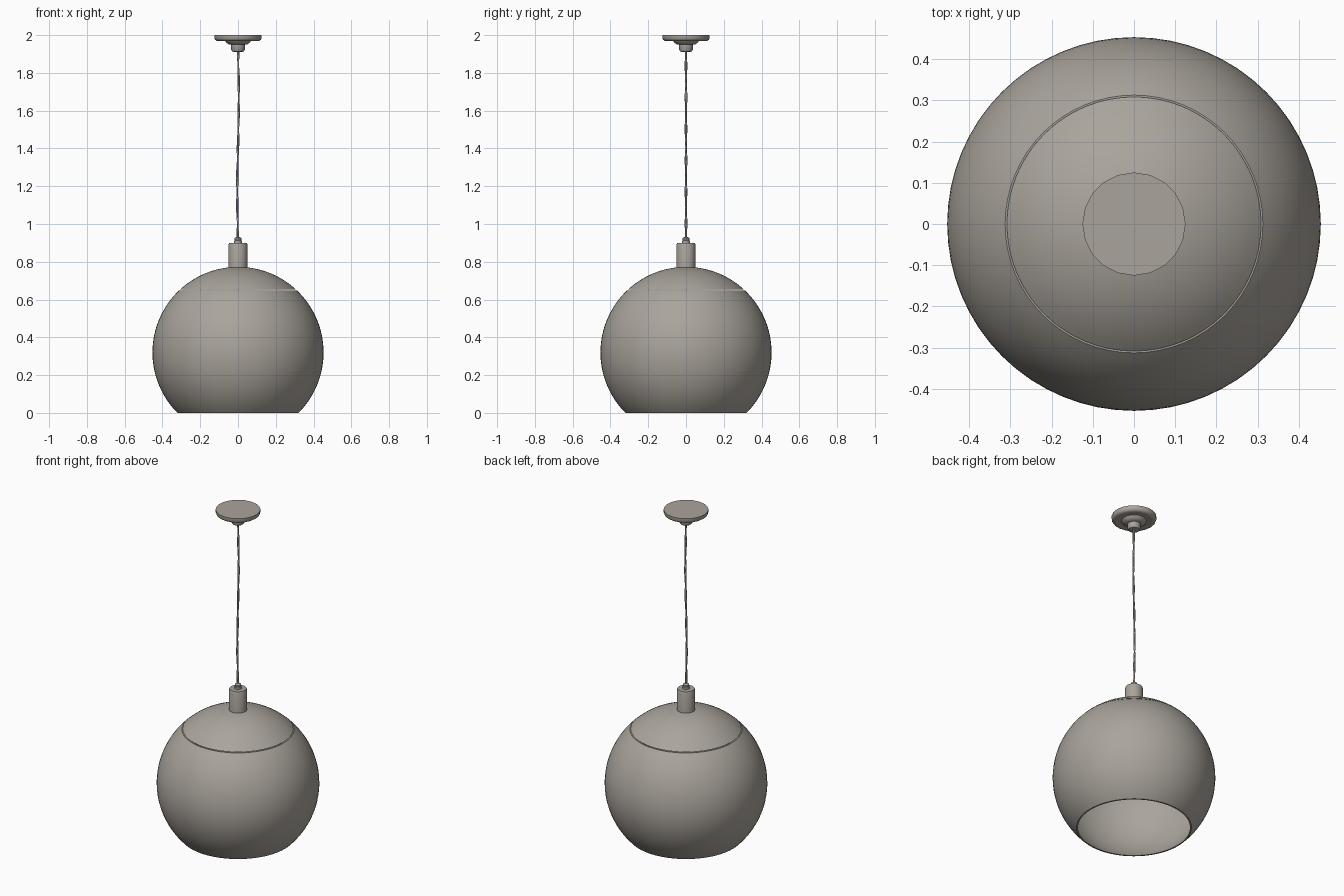
import bpy, bmesh, math

if "Cube" in bpy.data.objects:
    bpy.data.objects.remove(bpy.data.objects["Cube"])

mat = bpy.data.materials.new("warm_grey")
mat.diffuse_color = (0.40, 0.37, 0.33, 1)
mat.use_nodes = True
mat.node_tree.nodes["Principled BSDF"].inputs["Base Color"].default_value = mat.diffuse_color


def finish(ob, angle=35):
    ob.data.materials.append(mat)
    bpy.ops.object.select_all(action='DESELECT')
    ob.select_set(True)
    bpy.context.view_layer.objects.active = ob
    bpy.ops.object.shade_smooth_by_angle(angle=math.radians(angle))


def lathe(name, profile, sides, angle=35):
    """Spin an (r, z) profile around the z axis."""
    bm = bmesh.new()
    verts = [bm.verts.new((r, 0, z)) for r, z in profile]
    edges = [bm.edges.new(p) for p in zip(verts, verts[1:])]
    bmesh.ops.spin(bm, geom=verts + edges, cent=(0, 0, 0), axis=(0, 0, 1),
                   angle=math.tau, steps=sides, use_duplicate=False)
    bmesh.ops.remove_doubles(bm, verts=bm.verts, dist=1e-5)
    bmesh.ops.recalc_face_normals(bm, faces=bm.faces)
    me = bpy.data.meshes.new(name)
    bm.to_mesh(me)
    bm.free()
    ob = bpy.data.objects.new(name, me)
    bpy.context.collection.objects.link(ob)
    finish(ob, angle)
    return ob


R, CZ, WALL = 0.453, 0.32, 0.006


def arc(r, z0, z1, n):
    """Points on the globe of radius r, from height z0 to z1."""
    a0, a1 = (math.asin(max(-1, min(1, (z - CZ) / r))) for z in (z0, z1))
    return [(r * math.cos(a0 + (a1 - a0) * i / n),
             CZ + r * math.sin(a0 + (a1 - a0) * i / n)) for i in range(n + 1)]


def shell(name, z0, z1, n):
    outer, inner = arc(R, z0, z1, n), arc(R - WALL, z1, z0, n)
    return lathe(name, outer + inner + outer[:1], 64)


# Globe shade, open below, with a separate cap above a fine seam
shell("globe_shade", 0.0, 0.648, 32)
shell("globe_cap", 0.652, CZ + R, 12)

# Neck and cord grip
lathe("neck", [(0, 0.76), (0.05, 0.76), (0.05, 0.892), (0.047, 0.9), (0, 0.9)], 32)
lathe("lower_cord_grip", [(0, 0.9), (0.02, 0.9), (0.02, 0.912), (0.016, 0.914),
                          (0.018, 0.918), (0.018, 0.926), (0.01, 0.931), (0, 0.931)], 16)

# Ceiling canopy with recessed underside and stepped boss
lathe("ceiling_canopy", [(0, 2.0), (0.125, 2.0), (0.125, 1.984), (0.121, 1.975),
                         (0.112, 1.969), (0.1, 1.968), (0.085, 1.973), (0.07, 1.971),
                         (0.06, 1.958), (0.048, 1.951), (0.036, 1.949), (0.036, 1.922),
                         (0.031, 1.914), (0.02, 1.911), (0, 1.911)], 20, 40)

# Two loosely twisted cord strands
for k in range(2):
    cu = bpy.data.curves.new("cord_curve", 'CURVE')
    cu.dimensions = '3D'
    cu.bevel_depth, cu.bevel_resolution = 0.004, 1
    sp = cu.splines.new('POLY')
    n = 60
    sp.points.add(n)
    for i, p in enumerate(sp.points):
        t = i / n
        a = t * math.tau * 3 + k * math.pi
        sway = 0.004 * math.sin(t * math.tau + math.pi)
        p.co = (sway + 0.003 * math.cos(a), 0.003 * math.sin(a),
                0.92 + t * 1.0, 1)
    tmp = bpy.data.objects.new("cord_helper", cu)
    bpy.context.collection.objects.link(tmp)
    me = bpy.data.meshes.new_from_object(tmp.evaluated_get(
        bpy.context.evaluated_depsgraph_get()))
    bpy.data.objects.remove(tmp)
    ob = bpy.data.objects.new(f"cord_strand_{k + 1}", me)
    bpy.context.collection.objects.link(ob)
    me.materials.clear()
    finish(ob, 60)
